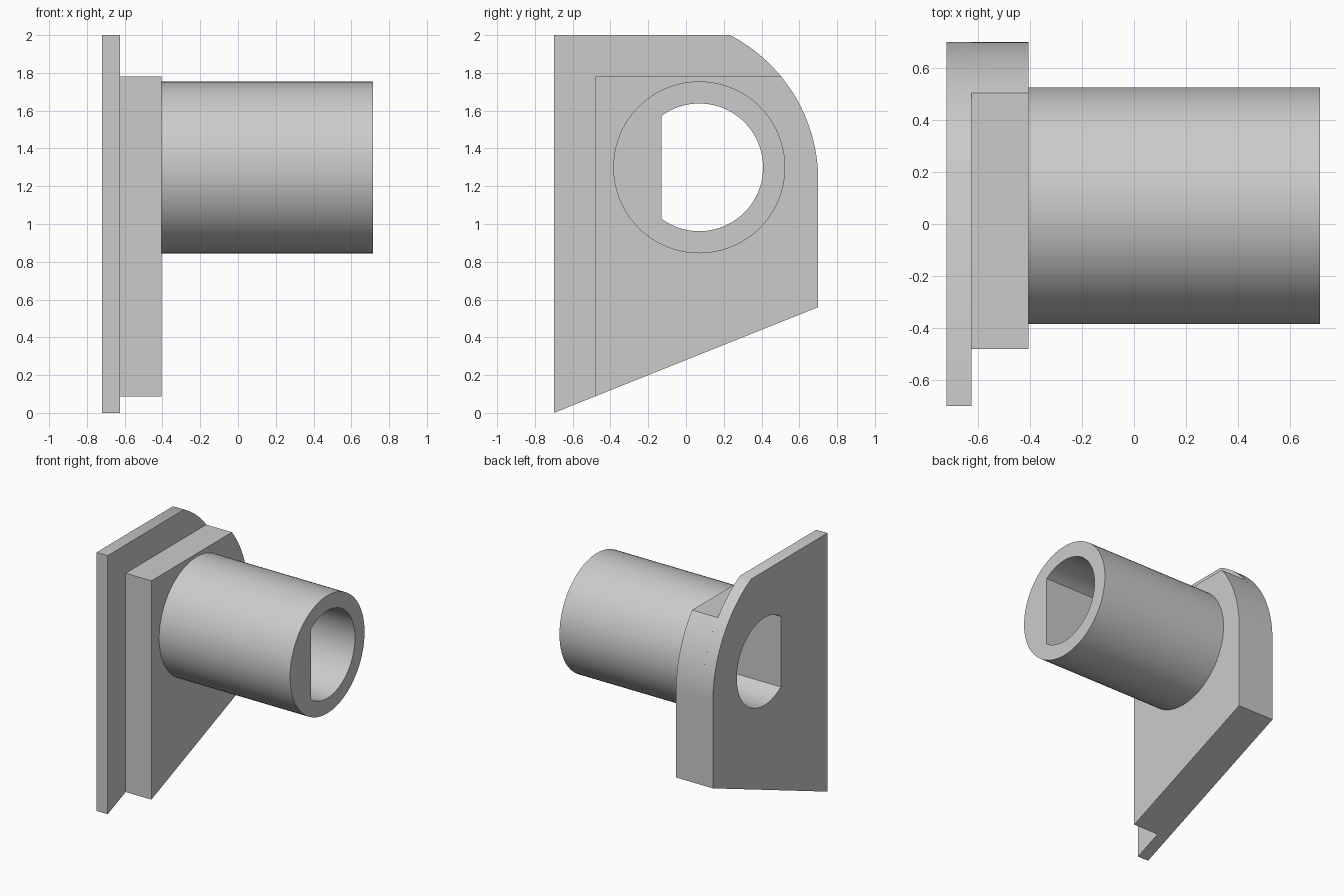
import bpy, bmesh
from math import cos, sin, acos, asin, sqrt, pi, radians

if "Cube" in bpy.data.objects:
    bpy.data.objects.remove(bpy.data.objects["Cube"])

grey = bpy.data.materials.new("plain grey")
grey.use_nodes = True
grey.diffuse_color = (0.6, 0.6, 0.6, 1)
grey.node_tree.nodes["Principled BSDF"].inputs["Base Color"].default_value = (0.6, 0.6, 0.6, 1)

# Shared dimensions: x stations, plate edges (y, z), tube axis
PLATE_X, PAD_X, TUBE_X, END_X = -0.72, -0.625, -0.405, 0.715
BACK = 0.70
ARC_R, ARC_Z = 0.865, 1.232
ARC_Y = BACK - ARC_R
AXIS_Y, AXIS_Z = 0.07, 1.30


def arc(cy, cz, r, a0, a1, n):
    return [(cy + r * cos(a0 + (a1 - a0) * i / n), cz + r * sin(a0 + (a1 - a0) * i / n))
            for i in range(n + 1)]


def extrude(name, profile, x0, x1):
    """Solid from a (y, z) profile swept along x."""
    bm = bmesh.new()
    face = bm.faces.new([bm.verts.new((x0, y, z)) for y, z in profile])
    out = bmesh.ops.extrude_face_region(bm, geom=[face])
    moved = [g for g in out["geom"] if isinstance(g, bmesh.types.BMVert)]
    bmesh.ops.translate(bm, verts=moved, vec=(x1 - x0, 0, 0))
    bmesh.ops.recalc_face_normals(bm, faces=bm.faces)
    mesh = bpy.data.meshes.new(name)
    bm.to_mesh(mesh)
    bm.free()
    mesh.materials.append(grey)
    obj = bpy.data.objects.new(name, mesh)
    bpy.context.collection.objects.link(obj)
    return obj


def plate_profile(front, top):
    """Sloped bottom, straight front and top, rounded upper back corner."""
    slope = 0.56 / (2 * BACK)
    corner = asin((top - ARC_Z) / ARC_R)
    return ([(front, (front + BACK) * slope), (BACK, 2 * BACK * slope)]
            + arc(ARC_Y, ARC_Z, ARC_R, 0, corner, 24) + [(front, top)])


def combine(target, other, operation):
    mod = target.modifiers.new(operation.lower(), 'BOOLEAN')
    mod.operation, mod.solver, mod.object = operation, 'EXACT', other
    bpy.context.view_layer.objects.active = target
    bpy.ops.object.modifier_apply(modifier=mod.name)
    bpy.data.objects.remove(other)


# Mounting plate, stepped pad and round tube
bracket = extrude("bracket", plate_profile(-BACK, 2.0), PLATE_X, PAD_X)
pad = extrude("pad", plate_profile(-0.48, 1.78), PAD_X, TUBE_X)
tube = extrude("tube", arc(AXIS_Y, AXIS_Z, 0.455, 0, 2 * pi, 96)[:-1], TUBE_X, END_X)
combine(bracket, pad, 'UNION')
combine(bracket, tube, 'UNION')

# D-shaped bore running right through
flat = acos(-0.20 / 0.338)
bore = extrude("bore_cutter", arc(AXIS_Y, AXIS_Z, 0.338, -flat, flat, 72), PLATE_X - 0.1, END_X + 0.1)
bore.hide_render = True
combine(bracket, bore, 'DIFFERENCE')

# Merge coplanar faces, then smooth the round surfaces
bm = bmesh.new()
bm.from_mesh(bracket.data)
bmesh.ops.remove_doubles(bm, verts=bm.verts, dist=0.0001)
bmesh.ops.dissolve_limit(bm, angle_limit=radians(0.3), verts=bm.verts, edges=bm.edges)
bm.to_mesh(bracket.data)
bm.free()
bpy.ops.object.select_all(action='DESELECT')
bracket.select_set(True)
bpy.context.view_layer.objects.active = bracket
bpy.ops.object.shade_smooth_by_angle(angle=radians(30))
